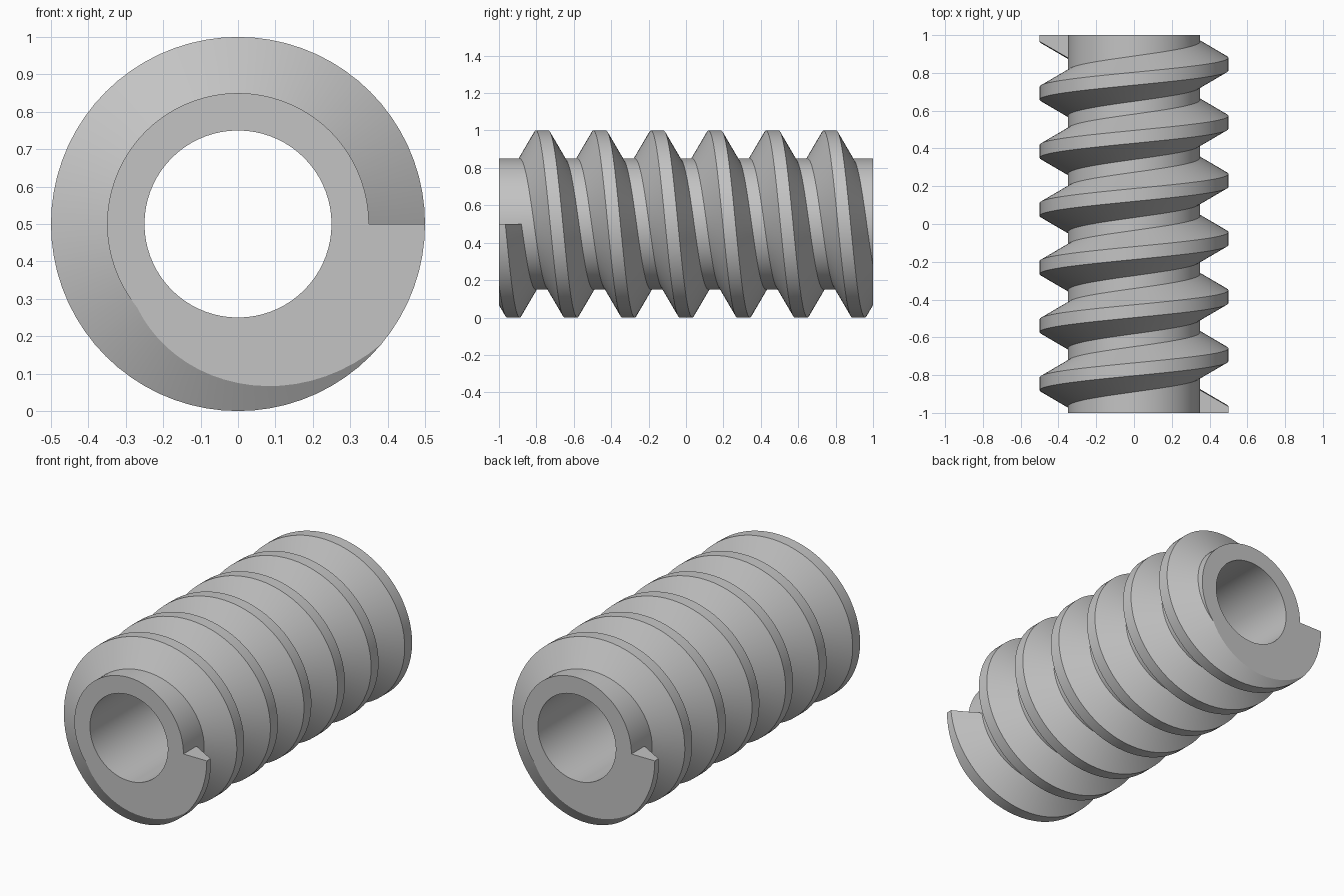
import bpy, bmesh, math

if "Cube" in bpy.data.objects:
    bpy.data.objects.remove(bpy.data.objects["Cube"], do_unlink=True)

STEPS = 72            # columns per turn
TURNS = 6.5
PITCH = 2 / TURNS
BORE, ROOT, CREST = 0.25, 0.35, 0.5
CREST_HALF, ROOT_HALF = 0.034, 0.12
BEYOND = 1.6          # surplus length, trimmed off later

bm = bmesh.new()


def point(turn, y, radius):
    a = math.tau * turn
    return bm.verts.new((radius * math.cos(a), y, 0.5 - radius * math.sin(a)))


def helix(offset):
    """Height along the axis at a given turn, shifted by an offset."""
    return lambda turn: -1 + PITCH * turn + offset


def level(y):
    return lambda turn: y


def strip(start, end, low, low_radius, high, high_radius):
    """Ribbon of quads between two rails winding round the axis."""
    previous = None
    for i in range(round(start * STEPS), round(end * STEPS) + 1):
        t = i / STEPS
        pair = (point(t, low(t), low_radius), point(t, high(t), high_radius))
        if previous:
            bm.faces.new((previous[0], pair[0], pair[1], previous[1]))
        previous = pair


# Thread: front flank, crest, back flank
profile = [(-ROOT_HALF, ROOT), (-CREST_HALF, CREST), (CREST_HALF, CREST), (ROOT_HALF, ROOT)]
for (y0, r0), (y1, r1) in zip(profile, profile[1:]):
    strip(0, TURNS, helix(y0), r0, helix(y1), r1)

# Walls where the thread starts and stops
for turn in (0, TURNS):
    bm.faces.new([point(turn, helix(y)(turn), r) for y, r in profile])

# Core between the turns, then the plain core at each end
after, before = helix(ROOT_HALF), helix(PITCH - ROOT_HALF)
strip(-1, TURNS, after, ROOT, before, ROOT)
strip(-1, 0, level(-BEYOND), ROOT, after, ROOT)
strip(TURNS - 1, TURNS, before, ROOT, level(BEYOND), ROOT)

# Bore
strip(0, 1, level(-BEYOND), BORE, level(BEYOND), BORE)

# Trim both ends square and weld the ribbons
for side in (-1, 1):
    bmesh.ops.bisect_plane(bm, geom=bm.verts[:] + bm.edges[:] + bm.faces[:], dist=1e-6,
                           plane_co=(0, side, 0), plane_no=(0, side, 0), clear_outer=True)
bmesh.ops.remove_doubles(bm, verts=bm.verts[:], dist=1e-5)

# End faces
for side in (-1, 1):
    rim = [e for e in bm.edges
           if e.is_boundary and all(abs(v.co.y - side) < 1e-4 for v in e.verts)]
    bmesh.ops.triangle_fill(bm, edges=rim, use_beauty=True, normal=(0, side, 0))
bmesh.ops.recalc_face_normals(bm, faces=bm.faces[:])

mesh = bpy.data.meshes.new("worm_screw")
bm.to_mesh(mesh)
bm.free()
screw = bpy.data.objects.new("worm_screw", mesh)
bpy.context.collection.objects.link(screw)

# Plain grey metal
grey = bpy.data.materials.new("plain_grey")
grey.use_nodes = True
grey.diffuse_color = (0.55, 0.55, 0.55, 1)
grey.node_tree.nodes["Principled BSDF"].inputs["Base Color"].default_value = (0.55, 0.55, 0.55, 1)
mesh.materials.append(grey)

bpy.ops.object.select_all(action="DESELECT")
screw.select_set(True)
bpy.context.view_layer.objects.active = screw
bpy.ops.object.shade_smooth_by_angle(angle=math.radians(30))
